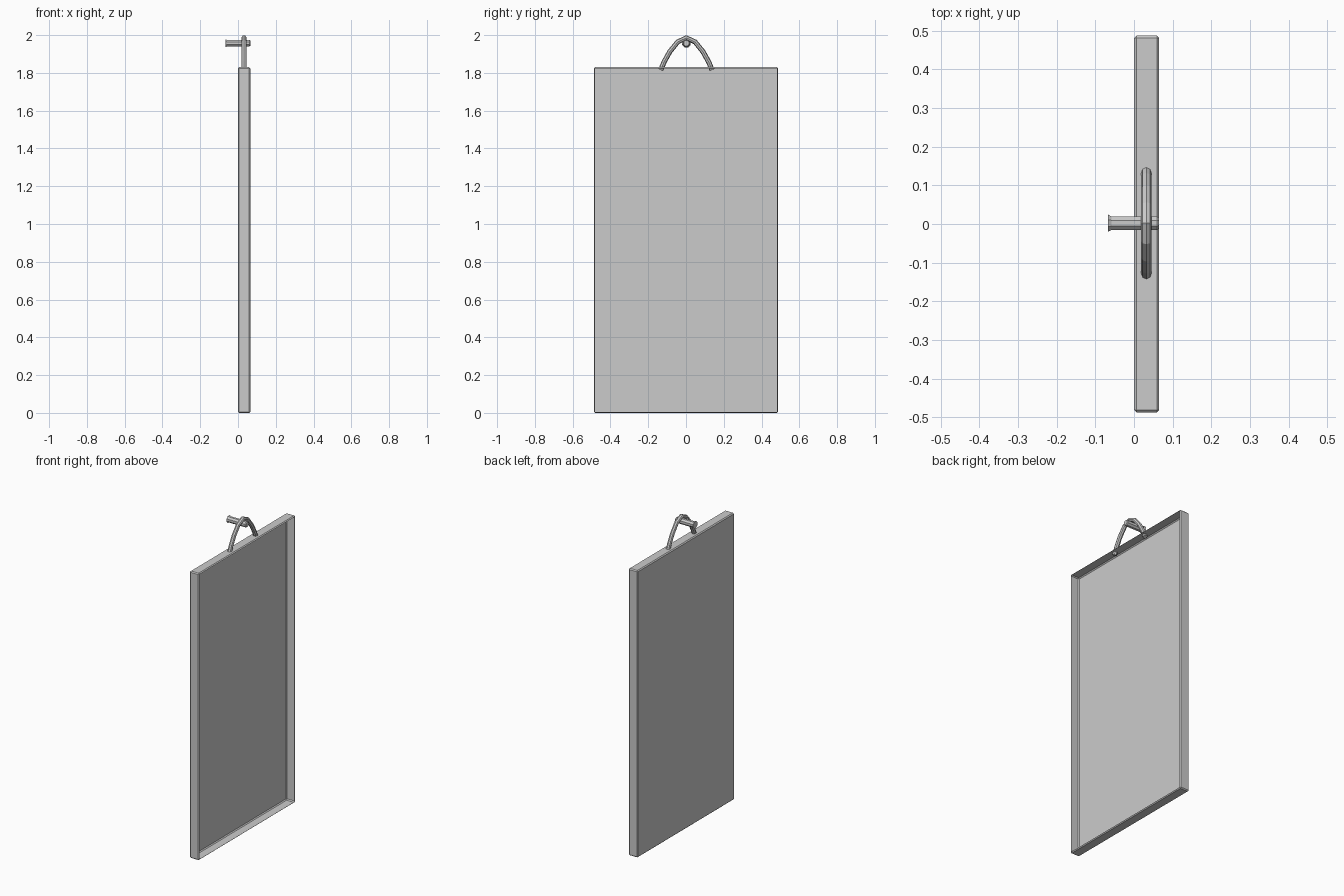
import bpy, bmesh, math
from mathutils import Matrix

if "Cube" in bpy.data.objects:
    bpy.data.objects.remove(bpy.data.objects["Cube"])

OFF_Y = 0.004


def mesh_object(name, bm):
    me = bpy.data.meshes.new(name)
    bm.to_mesh(me)
    bm.free()
    ob = bpy.data.objects.new(name, me)
    bpy.context.scene.collection.objects.link(ob)
    return ob


# Shallow panel tray: bevelled box, open on the +x side
bm = bmesh.new()
bmesh.ops.create_cube(bm, size=1)
bmesh.ops.transform(bm, verts=bm.verts,
                    matrix=Matrix.Translation((0.0325, 0, 0.915)) @ Matrix.Diagonal((0.065, 0.975, 1.83, 1)))
bmesh.ops.bevel(bm, geom=bm.edges[:], offset=0.006, segments=1, affect='EDGES', profile=0.5)
bm.normal_update()
opening = [f for f in bm.faces if f.normal.x > 0.99]
bmesh.ops.delete(bm, geom=opening, context='FACES')
mesh_object("panel_tray", bm)

# Hanging loop: eight-sided tube bent into an arch
half = [(0.046, 1.964), (0.088, 1.912), (0.118, 1.858), (0.136, 1.815)]
path = [(-y, z) for y, z in reversed(half)] + [(0, 1.986)] + half
curve = bpy.data.curves.new("hanging_loop", 'CURVE')
curve.dimensions = '3D'
curve.bevel_depth = 0.0135
curve.bevel_resolution = 2
curve.use_fill_caps = True
spline = curve.splines.new('POLY')
spline.points.add(len(path) - 1)
for p, (y, z) in zip(spline.points, path):
    p.co = (0.032, y + OFF_Y * 0.5, z, 1)
loop = bpy.data.objects.new("hanging_loop", curve)
bpy.context.scene.collection.objects.link(loop)
bpy.context.view_layer.objects.active = loop
loop.select_set(True)
bpy.ops.object.convert(target='MESH')
for poly in bpy.context.object.data.polygons:
    poly.use_smooth = False

# Wall peg: eight-sided lathe along x with a flared end
SIDES = 8
profile = [(-0.067, 0.024), (-0.058, 0.019), (0.060, 0.019), (0.065, 0.015)]
bm = bmesh.new()
rings = []
for x, r in profile:
    ring = []
    for i in range(SIDES):
        a = 2 * math.pi * (i + 0.5) / SIDES
        ring.append(bm.verts.new((x, OFF_Y * 0.5 + r * math.cos(a), 1.957 + r * math.sin(a))))
    rings.append(ring)
for a, b in zip(rings, rings[1:]):
    for i in range(SIDES):
        j = (i + 1) % SIDES
        bm.faces.new((a[i], a[j], b[j], b[i]))
bm.faces.new(rings[0])
bm.faces.new(rings[-1])
bmesh.ops.recalc_face_normals(bm, faces=bm.faces[:])
mesh_object("wall_peg", bm)
